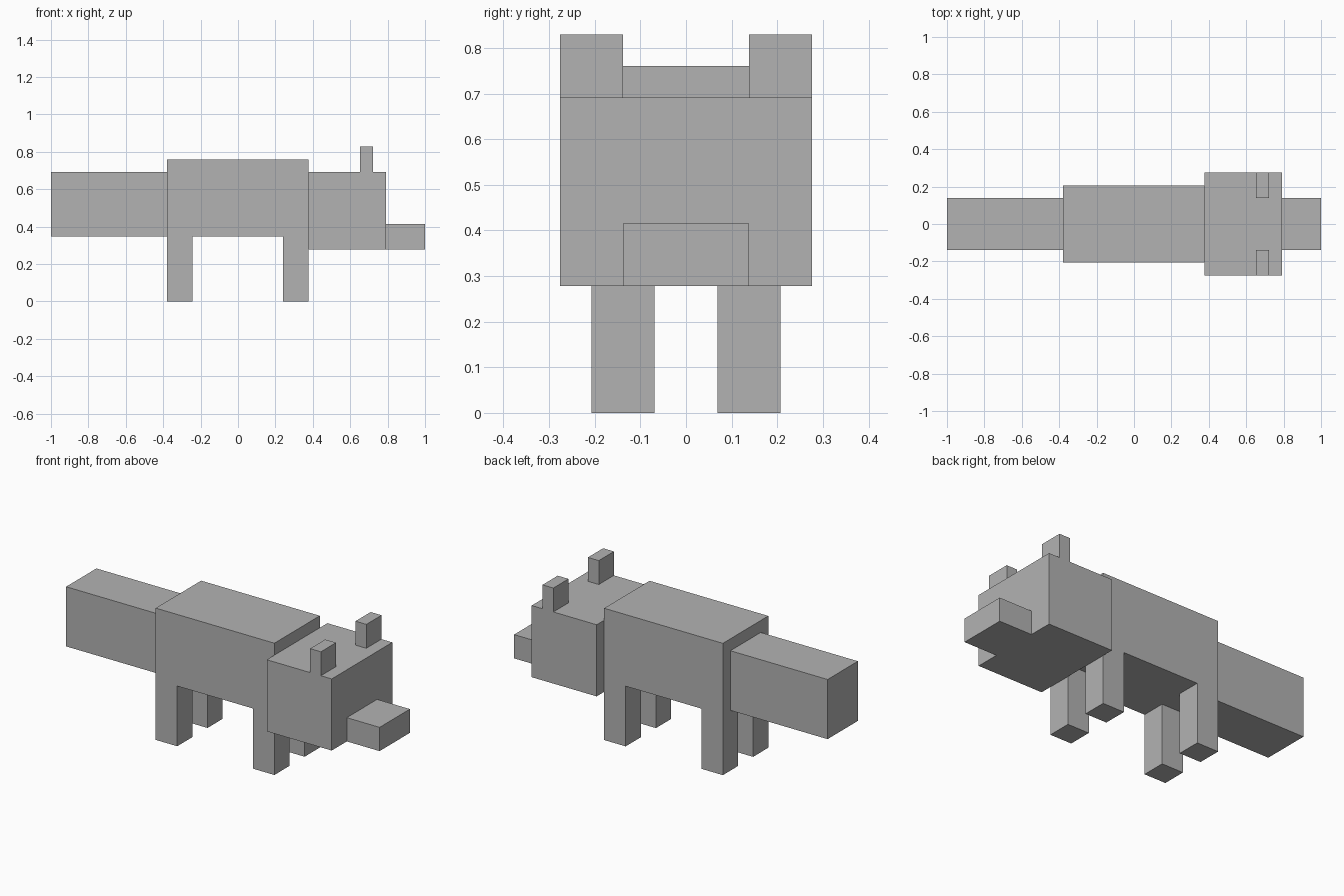
import bpy
import bmesh

default = bpy.data.objects.get("Cube")
if default:
    bpy.data.objects.remove(default, do_unlink=True)

# Single plain grey for every part
GREY = (0.45, 0.45, 0.45, 1.0)
mat = bpy.data.materials.new("plain_grey")
mat.use_nodes = True
mat.diffuse_color = GREY
mat.node_tree.nodes["Principled BSDF"].inputs["Base Color"].default_value = GREY


def box(name, x, y, z, mirrored=False):
    """Flat-sided box spanning the given ranges, optionally mirrored across y = 0."""
    bm = bmesh.new()
    bmesh.ops.create_cube(bm, size=1.0)
    for v in bm.verts:
        v.co = [lo + (hi - lo) * (c + 0.5)
                for c, (lo, hi) in zip(v.co, (x, y, z))]
    mesh = bpy.data.meshes.new(name)
    bm.to_mesh(mesh)
    bm.free()
    mesh.materials.append(mat)
    obj = bpy.data.objects.new(name, mesh)
    bpy.context.collection.objects.link(obj)
    if mirrored:
        mod = obj.modifiers.new("Mirror", "MIRROR")
        mod.use_axis = (False, True, False)
        mod.use_mirror_merge = False
    return obj


# Trunk and tail
box("body", (-0.38, 0.377), (-0.207, 0.207), (0.347, 0.76))
box("tail", (-1.0, -0.38), (-0.138, 0.138), (0.347, 0.691))

# Head, snout and ears
box("head", (0.377, 0.791), (-0.276, 0.276), (0.278, 0.691))
box("snout", (0.791, 1.0), (-0.138, 0.138), (0.278, 0.415))
box("ears", (0.653, 0.722), (0.138, 0.276), (0.691, 0.829), mirrored=True)

# Leg pairs
box("hind_legs", (-0.38, -0.243), (0.069, 0.207), (0.0, 0.347), mirrored=True)
box("fore_legs", (0.24, 0.377), (0.069, 0.207), (0.0, 0.347), mirrored=True)
